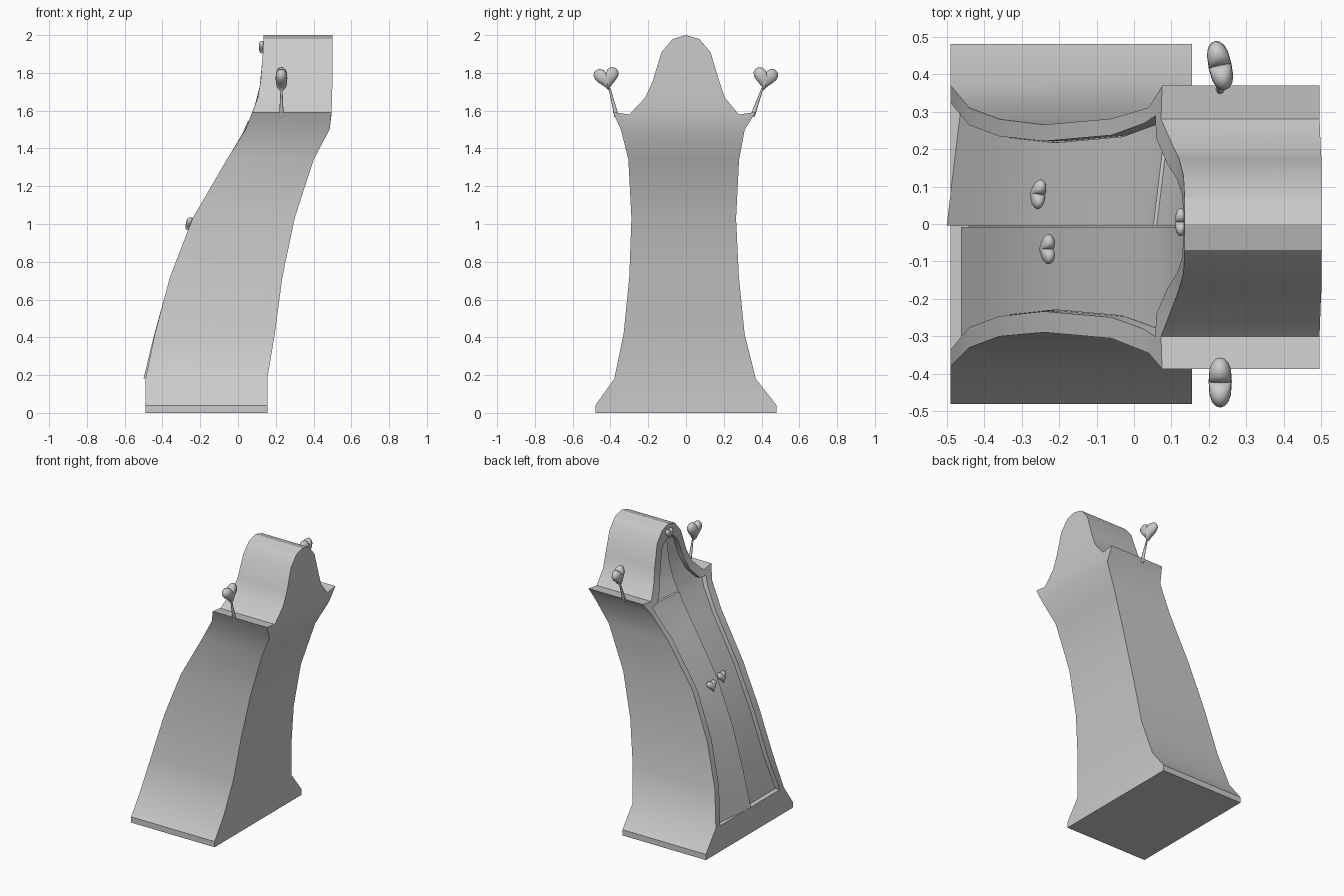
import bpy, bmesh, math
from mathutils import Vector, Euler

if "Cube" in bpy.data.objects:
    bpy.data.objects.remove(bpy.data.objects["Cube"])

# Body levels: z, half width, centre shift in y, front x, back x
LEVELS = [(0, .48, 0, -.49, .155), (.04, .48, 0, -.49, .155), (.18, .375, -.005, -.49, .155),
          (.42, .32, -.01, -.44, .195), (.72, .29, -.01, -.36, .235), (1.03, .277, -.012, -.24, .30),
          (1.34, .293, -.012, -.06, .40), (1.5, .328, -.017, .04, .485), (1.592, .378, -.009, .075, .495),
          (1.58, .29, -.01, .072, .495), (1.67, .21, -.005, .105, .498), (1.76, .175, 0, .12, .5),
          (1.91, .13, 0, .132, .5), (1.98, .07, 0, .135, .5), (2.0, 0, 0, .135, .5)]
# Door opening: half width, z (one point per body level from the third up)
OPENING = [(.33, .18), (.27, .42), (.24, .72), (.227, 1.03), (.243, 1.34), (.275, 1.48), (.295, 1.545),
           (.235, 1.55), (.165, 1.63), (.125, 1.73), (.085, 1.86), (.045, 1.9), (0, 1.91)]
SHIFT = -.006
HORN = 8


def front_x(z):
    prof = [l for i, l in enumerate(LEVELS) if i != HORN + 1]
    for a, b in zip(prof, prof[1:]):
        if z <= b[0]:
            return a[3] + (b[3] - a[3]) * (z - a[0]) / (b[0] - a[0])
    return prof[-1][3]


def build(name, polys, angle=30):
    bm = bmesh.new()
    for p in polys:
        pts = []
        for v in p:
            v = Vector(v)
            if all((v - q).length > 1e-5 for q in pts):
                pts.append(v)
        if len(pts) > 2:
            bm.faces.new([bm.verts.new(v) for v in pts])
    bmesh.ops.remove_doubles(bm, verts=bm.verts, dist=1e-4)
    bmesh.ops.recalc_face_normals(bm, faces=bm.faces)
    me = bpy.data.meshes.new(name)
    bm.to_mesh(me)
    bm.free()
    ob = bpy.data.objects.new(name, me)
    bpy.context.collection.objects.link(ob)
    bpy.ops.object.select_all(action='DESELECT')
    ob.select_set(True)
    bpy.context.view_layer.objects.active = ob
    bpy.ops.object.shade_smooth_by_angle(angle=math.radians(angle))
    return ob


# Leaning cabinet body with a recessed front
def F(i, s):
    z, h, c, xf, xb = LEVELS[i]
    return (xf, c + s * h, z)


def B(i, s):
    z, h, c, xf, xb = LEVELS[i]
    return (xb, c + s * h, z)


def I(i, s, depth=0.0):
    h, z = OPENING[i - 2]
    return (front_x(z) + depth, SHIFT + s * h, z)


polys = [[F(0, -1), F(0, 1), B(0, 1), B(0, -1)],
         [F(0, -1), F(0, 1), F(1, 1), F(1, -1)],
         [F(1, -1), F(1, 1), F(2, 1), I(2, 1), I(2, -1), F(2, -1)],
         [I(2, -1), I(2, 1), I(2, 1, .05), I(2, -1, .05)]]
n = len(LEVELS)
for i in range(n - 1):
    j = i + 1
    for s in (-1, 1):
        polys.append([F(i, s), F(j, s), B(j, s), B(i, s)])
        if i >= 2:
            polys.append([F(i, s), F(j, s), I(j, s), I(i, s)])
            polys.append([I(i, s), I(j, s), I(j, s, .05), I(i, s, .05)])
    if i >= 2:
        polys.append([I(i, -1, .05), I(i, 1, .05), I(j, 1, .05), I(j, -1, .05)])
    if i == HORN - 1:
        polys.append([B(i, -1), B(i, 1), B(j, 1), B(j + 1, 1), B(j + 1, -1), B(j, -1)])
    elif i != HORN:
        polys.append([B(i, -1), B(i, 1), B(j, 1), B(j, -1)])
build("cabinet_body", polys)


# Two doors, one slightly ajar
def door(name, s, swing):
    def pt(k, edge, depth):
        h, z = OPENING[k]
        w = max(h - .004, 0) if edge else min(.002, h)
        x = front_x(z) + depth - swing * (h - w) / .33
        return (x, SHIFT + s * w, z + (.003 if k == 0 else 0))
    m = len(OPENING)
    ps = [[pt(0, 0, .03), pt(0, 1, .03), pt(0, 1, .048), pt(0, 0, .048)]]
    for k in range(m - 1):
        for d in (.03, .048):
            ps.append([pt(k, 0, d), pt(k, 1, d), pt(k + 1, 1, d), pt(k + 1, 0, d)])
        for e in (0, 1):
            ps.append([pt(k, e, .03), pt(k + 1, e, .03), pt(k + 1, e, .048), pt(k, e, .048)])
    build(name, ps)


door("door_closed", -1, 0)
door("door_ajar", 1, .04)


# Puffy hearts for knobs, crest and finials
def heart(name, loc, width, thick, rot=(0, 0, 0), seg=24):
    def ring(a):
        r = math.cos(a) ** .7 if abs(a) < 1.5 else 0
        out = []
        for k in range(seg):
            t = 2 * math.pi * k / seg
            y = 16 * math.sin(t) ** 3
            z = 13 * math.cos(t) - 5 * math.cos(2 * t) - 2 * math.cos(3 * t) - math.cos(4 * t)
            out.append((math.sin(a) * thick / 2, y * r * width / 32, (z + 1) * r * width / 32))
        return out
    rings = [ring(math.pi * (q / 8 - .5)) for q in range(9)]
    ps = [[a[k], a[(k + 1) % seg], b[(k + 1) % seg], b[k]]
          for a, b in zip(rings, rings[1:]) for k in range(seg)]
    ob = build(name, ps, 50)
    ob.location = loc
    ob.rotation_euler = Euler([math.radians(r) for r in rot])


heart("knob_ajar", (-.257, .08, 1.005), .08, .035, (0, 20, -8))
heart("knob_closed", (-.232, -.067, 1.005), .08, .035, (0, 20, 0))
heart("crest_heart", (.125, .005, 1.94), .075, .03)

# Heart finials on thin stalks at both shoulders
for side, s, turn in (("left", -1, 0), ("right", 1, 12)):
    heart("finial_heart_" + side, (.23, s * .42, 1.772), .135, .062, (-8 * s, 0, turn))
    a, b = Vector((.23, s * .36 - .008, 1.57)), Vector((.23, s * .405, 1.72))
    bpy.ops.mesh.primitive_cone_add(vertices=8, radius1=.012, radius2=.005, depth=(b - a).length,
                                    location=(a + b) / 2)
    stalk = bpy.context.object
    stalk.name = "finial_stalk_" + side
    stalk.rotation_euler = (b - a).to_track_quat('Z', 'Y').to_euler()
    bpy.ops.object.shade_smooth_by_angle(angle=math.radians(50))
